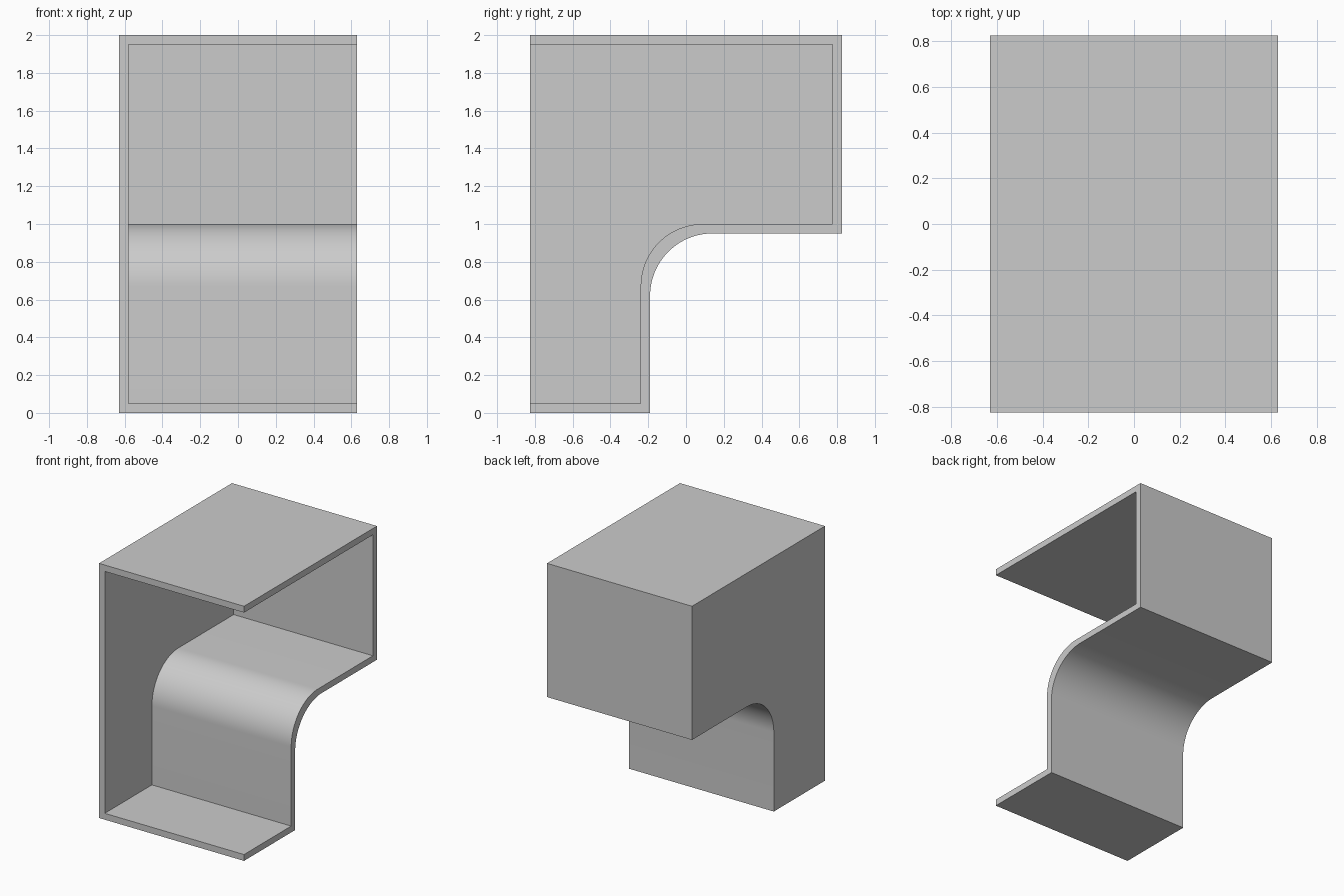
import bpy, bmesh
from math import cos, sin, pi

if "Cube" in bpy.data.objects:
    bpy.data.objects.remove(bpy.data.objects["Cube"])

HALF_W, HALF_D, HEIGHT, WALL = 0.63, 0.825, 2.0, 0.05
LEG_Y, SHELF_Z, RADIUS, STEPS = -0.19, 0.95, 0.33, 24


def profile(inset):
    """Side outline from front bottom, round the step, to front top."""
    leg, shelf = LEG_Y - inset, SHELF_Z + inset
    pts = [(-HALF_D, inset), (leg, inset)]
    for i in range(STEPS + 1):
        a = pi - i / STEPS * pi / 2
        pts.append((leg + RADIUS + RADIUS * cos(a), shelf - RADIUS + RADIUS * sin(a)))
    return pts + [(HALF_D - inset, shelf), (HALF_D - inset, HEIGHT - inset),
                  (-HALF_D, HEIGHT - inset)]


bm = bmesh.new()


def row(inset, x):
    return [bm.verts.new((x, y, z)) for y, z in profile(inset)]


def strip(a, b):
    for i in range(len(a) - 1):
        bm.faces.new((a[i], a[i + 1], b[i + 1], b[i]))


# Outer and inner skins, each running from the closed side to the open side
outer_closed, outer_open = row(0, -HALF_W), row(0, HALF_W)
inner_closed, inner_open = row(WALL, -HALF_W + WALL), row(WALL, HALF_W)
strip(outer_closed, outer_open)
strip(inner_closed, inner_open)

# Rim of the open side, and both faces of the side wall
strip(outer_open, inner_open)
bm.faces.new(outer_closed)
bm.faces.new(inner_closed)

# Front rims: bottom, top and side wall
for end in (0, -1):
    bm.faces.new((outer_closed[end], outer_open[end], inner_open[end], inner_closed[end]))
bm.faces.new((outer_closed[0], inner_closed[0], inner_closed[-1], outer_closed[-1]))
bmesh.ops.recalc_face_normals(bm, faces=bm.faces)

mesh = bpy.data.meshes.new("stepped_shell")
bm.to_mesh(mesh)
bm.free()
shell = bpy.data.objects.new("stepped_shell", mesh)
bpy.context.collection.objects.link(shell)

# Plain grey finish
grey = bpy.data.materials.new("light_grey")
grey.use_nodes = True
colour = (0.6, 0.6, 0.6, 1)
grey.diffuse_color = colour
grey.node_tree.nodes["Principled BSDF"].inputs["Base Color"].default_value = colour
mesh.materials.append(grey)

# Smooth bend, sharp corners
bpy.ops.object.select_all(action="DESELECT")
shell.select_set(True)
bpy.context.view_layer.objects.active = shell
bpy.ops.object.shade_smooth_by_angle(angle=pi / 6)
